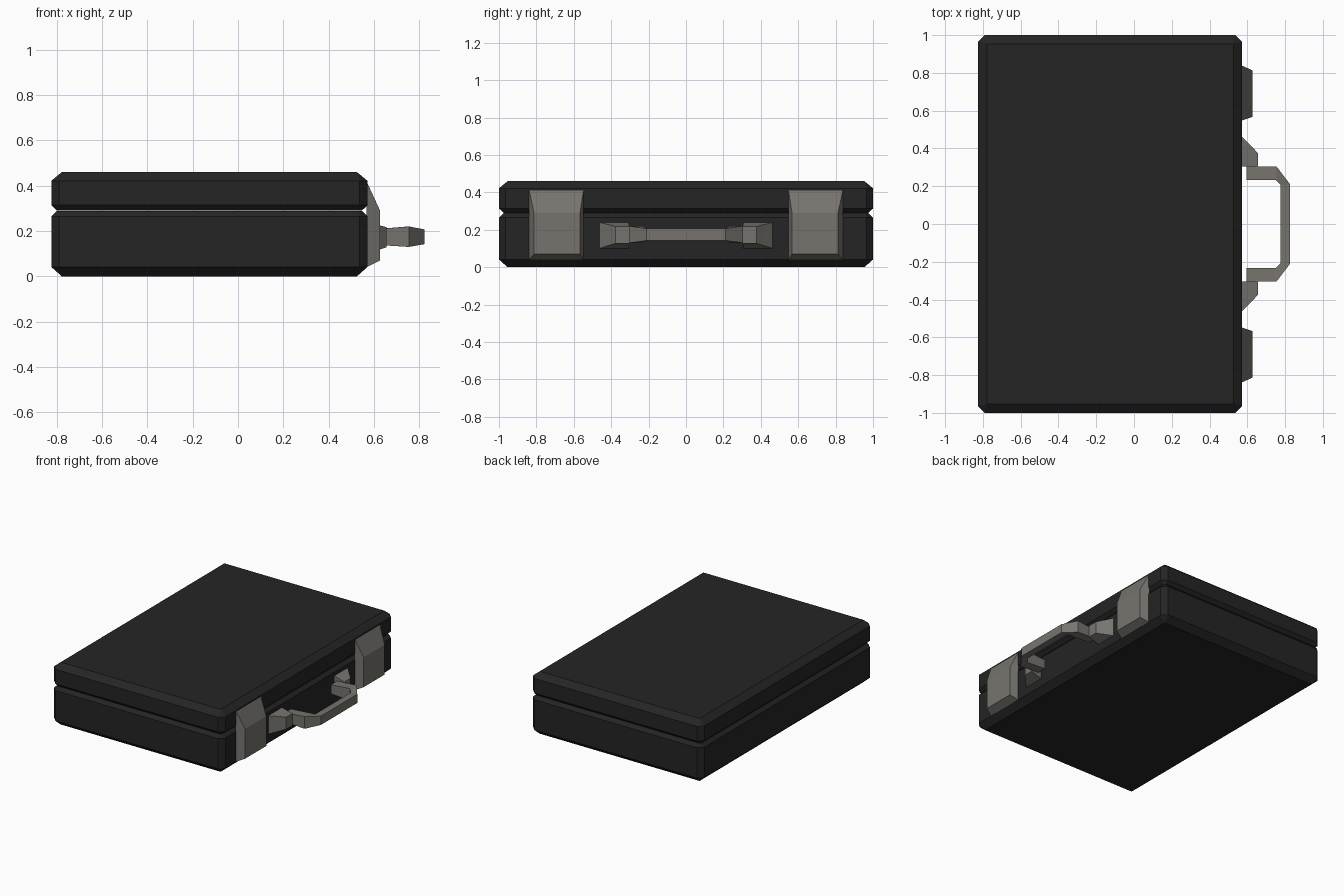
import bpy, bmesh

if "Cube" in bpy.data.objects:
    bpy.data.objects.remove(bpy.data.objects["Cube"])

def material(name, rgb):
    m = bpy.data.materials.new(name)
    m.diffuse_color = (*rgb, 1)
    m.use_nodes = True
    m.node_tree.nodes["Principled BSDF"].inputs["Base Color"].default_value = m.diffuse_color
    return m

BLACK = material("black shell", (0.018, 0.018, 0.018))
GREY = material("warm grey metal", (0.185, 0.175, 0.158))

def loft(name, rings, mat):
    """Skin a list of equal-length point rings and cap both ends."""
    bm = bmesh.new()
    loops = [[bm.verts.new(p) for p in r] for r in rings]
    n = len(rings[0])
    for a, b in zip(loops, loops[1:]):
        for i in range(n):
            j = (i + 1) % n
            bm.faces.new((a[i], a[j], b[j], b[i]))
    bm.faces.new(loops[0])
    bm.faces.new(loops[-1])
    bmesh.ops.remove_doubles(bm, verts=bm.verts, dist=1e-5)
    bmesh.ops.recalc_face_normals(bm, faces=bm.faces)
    me = bpy.data.meshes.new(name)
    bm.to_mesh(me)
    bm.free()
    me.materials.append(mat)
    ob = bpy.data.objects.new(name, me)
    bpy.context.collection.objects.link(ob)
    return ob

# Case halves: rectangle rings with cut corners
X0, X1, Y = -0.825, 0.572, 1.0

def ring(z, inset, cut):
    l, r, y = X0 + inset, X1 - inset, Y - inset
    return [(l + cut, -y, z), (r - cut, -y, z), (r, -y + cut, z), (r, y - cut, z),
            (r - cut, y, z), (l + cut, y, z), (l, y - cut, z), (l, -y + cut, z)]

loft("case_base", [ring(0, 0.046, 0), ring(0.041, 0, 0.035),
                   ring(0.265, 0, 0.035), ring(0.289, 0.024, 0.012)], BLACK)
loft("case_lid", [ring(0.291, 0.024, 0.012), ring(0.314, 0, 0.035),
                  ring(0.422, 0, 0.035), ring(0.46, 0.046, 0)], BLACK)

# Latches and handle mounts, one each side
for side, s in (("right", 1), ("left", -1)):
    def plate(x, y0, y1, z0, z1):
        return [(x, s * y0, z0), (x, s * y1, z0), (x, s * y1, z1), (x, s * y0, z1)]
    loft("latch_" + side, [plate(0.568, 0.547, 0.84, 0.04, 0.42),
                           plate(0.628, 0.567, 0.813, 0.07, 0.29)], GREY)
    loft("handle_mount_" + side, [plate(0.568, 0.304, 0.466, 0.10, 0.24),
                                  plate(0.656, 0.304, 0.376, 0.128, 0.217)], GREY)

# Handle grip: cross-sections of one arm, mirrored to the other
half = [((0.595, 0.304), (0.595, 0.234), 0.14, 0.207),
        ((0.755, 0.304), (0.75, 0.234), 0.13, 0.22),
        ((0.825, 0.212), (0.775, 0.208), 0.142, 0.207)]

def section(o, i, z0, z1, s):
    return [(o[0], s * o[1], z0), (i[0], s * i[1], z0), (i[0], s * i[1], z1), (o[0], s * o[1], z1)]

loft("handle_grip", [section(*h, 1) for h in half] + [section(*h, -1) for h in reversed(half)], GREY)
